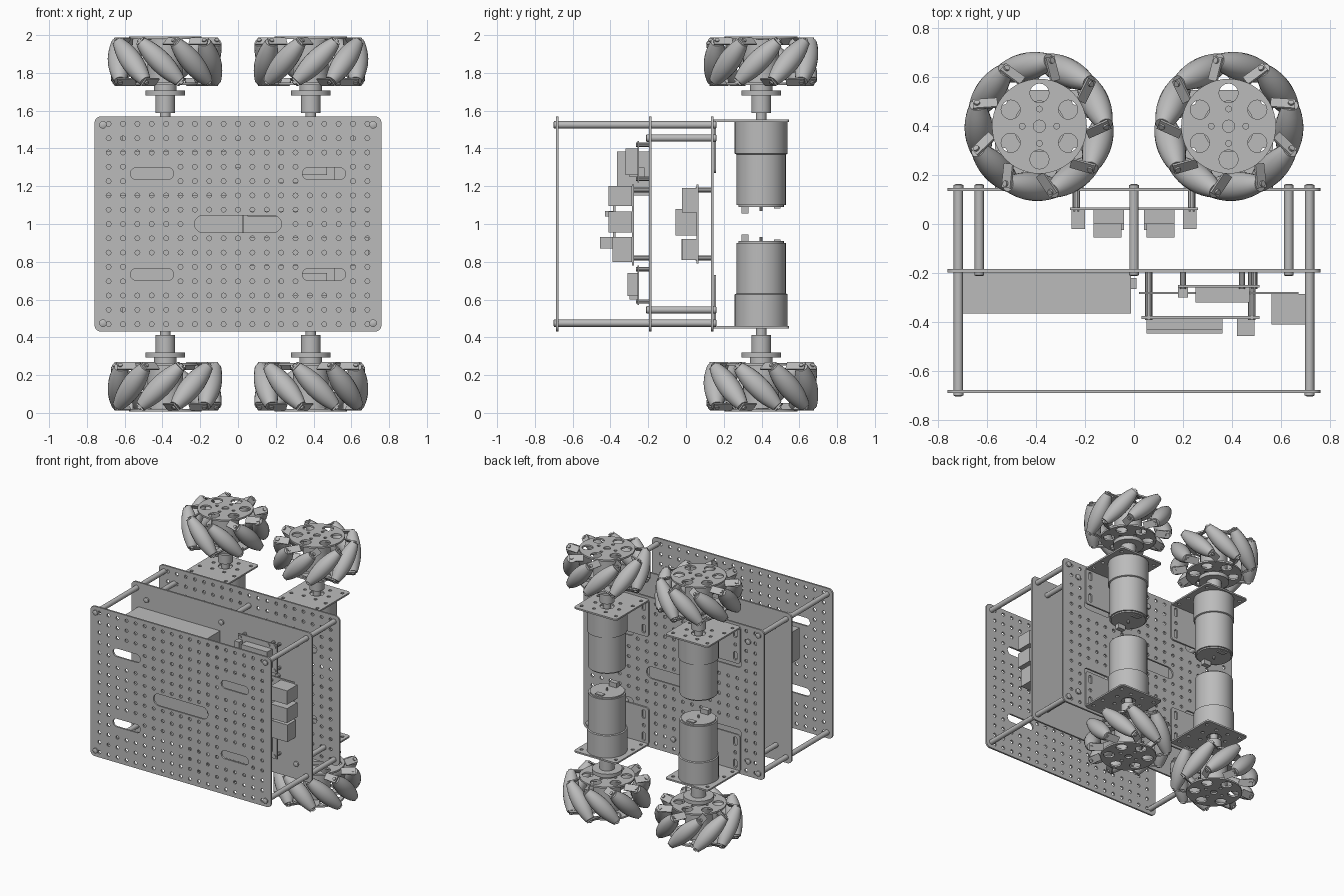
import bpy, bmesh, math
from mathutils import Matrix, Vector

if "Cube" in bpy.data.objects:
    bpy.data.objects.remove(bpy.data.objects["Cube"])

grey = bpy.data.materials.new("metal_grey")
grey.diffuse_color = (0.5, 0.5, 0.5, 1)
grey.use_nodes = True
grey.node_tree.nodes["Principled BSDF"].inputs["Base Color"].default_value = grey.diffuse_color


def finish(bm, name, angle=35):
    bmesh.ops.recalc_face_normals(bm, faces=bm.faces)
    me = bpy.data.meshes.new(name)
    bm.to_mesh(me)
    bm.free()
    me.materials.append(grey)
    me.shade_smooth()
    me.set_sharp_from_angle(angle=math.radians(angle))
    ob = bpy.data.objects.new(name, me)
    bpy.context.collection.objects.link(ob)
    return ob


def lathe(bm, profile, loc, axis, n=20):
    """Revolve (radius, height) points around an axis, capped at both ends."""
    q = Vector((0, 0, 1)).rotation_difference(Vector(axis).normalized())
    rings = []
    for r, h in profile:
        rings.append([bm.verts.new(Vector(loc) + q @ Vector((
            r * math.cos(math.tau * i / n), r * math.sin(math.tau * i / n), h)))
            for i in range(n)])
    for a, b in zip(rings, rings[1:]):
        for i in range(n):
            bm.faces.new((a[i], a[(i + 1) % n], b[(i + 1) % n], b[i]))
    bm.faces.new(rings[0])
    bm.faces.new(rings[-1])


def box(bm, x0, x1, y0, y1, z0, z1):
    m = Matrix.Translation(((x0 + x1) / 2, (y0 + y1) / 2, (z0 + z1) / 2))
    bmesh.ops.create_cube(bm, size=1, matrix=m @ Matrix.Diagonal((x1 - x0, y1 - y0, z1 - z0, 1)))


def circle(cx, cy, r, n=12):
    return slot(cx, cy, 2 * r, 2 * r, r, n)


def slot(cx, cy, w, h, r, n=16):
    """Rounded rectangle outline; a circle when w = h = 2r."""
    pts = []
    for q, (sx, sy) in enumerate(((1, 1), (-1, 1), (-1, -1), (1, -1))):
        for i in range(n // 4 + 1):
            a = math.pi / 2 * (q + i / (n // 4))
            p = (cx + sx * (w / 2 - r) + r * math.cos(a), cy + sy * (h / 2 - r) + r * math.sin(a))
            if not pts or math.dist(p, pts[-1]) > 1e-5:
                pts.append(p)
    if math.dist(pts[0], pts[-1]) < 1e-5:
        pts.pop()
    return pts


def plate(bm, loops, thick, matrix):
    """Flat sheet: first loop is the outline, the others are holes."""
    cu = bpy.data.curves.new("sheet", 'CURVE')
    cu.dimensions, cu.fill_mode, cu.extrude = '2D', 'BOTH', thick / 2
    for pts in loops:
        sp = cu.splines.new('POLY')
        sp.points.add(len(pts) - 1)
        for p, c in zip(sp.points, pts):
            p.co = (c[0], c[1], 0, 1)
        sp.use_cyclic_u = True
    ob = bpy.data.objects.new("sheet", cu)
    bpy.context.collection.objects.link(ob)
    dg = bpy.context.evaluated_depsgraph_get()
    me = bpy.data.meshes.new_from_object(ob.evaluated_get(dg))
    me.transform(matrix)
    bm.from_mesh(me)
    bpy.data.meshes.remove(me)
    bpy.data.objects.remove(ob)
    bpy.data.curves.remove(cu)
    bmesh.ops.remove_doubles(bm, verts=bm.verts, dist=1e-5)


UPRIGHT = Matrix.Rotation(math.pi / 2, 4, 'X')   # sheet xy -> world xz

# Deck plates: perforated front and back, plain middle
outline = slot(0, 0, 1.52, 1.14, 0.035)
slots = [(0, 0, 0.46, 0.09)] + [(sx * 0.455, sz * 0.267, 0.23, 0.062) for sx in (-1, 1) for sz in (-1, 1)]
holes = [slot(x, z, w, h, h / 2) for x, z, w, h in slots]
for i in range(-9, 10):
    for j in range(-7, 8):
        x, z = i * 0.0761, j * 0.0757
        clear = all(abs(x - a) > w / 2 + 0.01 or abs(z - b) > h / 2 + 0.015 for a, b, w, h in slots)
        if clear:
            holes.append(circle(x, z, 0.013, 8))
for name, y, cut in (("front_deck", -0.682, holes), ("middle_deck", -0.19, []), ("back_deck", 0.14, holes)):
    bm = bmesh.new()
    plate(bm, [outline] + cut, 0.013, Matrix.Translation((0, y, 1)) @ UPRIGHT)
    finish(bm, name)

# Standoff posts with screw heads
bm = bmesh.new()
for sz in (-1, 1):
    for x, z, y0, y1 in ((-0.715, 0.525, -0.68, 0.14), (0.715, 0.525, -0.68, 0.14),
                         (-0.63, 0.455, -0.19, 0.14), (0.63, 0.455, -0.19, 0.14), (0, 0.455, -0.19, 0.14)):
        lathe(bm, [(0.019, y0), (0.019, y1)], (x, 0, 1 + sz * z), (0, 1, 0), 12)
        for y in (y0, y1):
            s = 1 if y == y1 else -1
            lathe(bm, [(0.02, 0), (0.02, 0.018), (0.012, 0.022)], (x, y, 1 + sz * z), (0, s, 0), 12)
finish(bm, "standoffs")

# Drive units: bracket, motor, coupling and angled-roller wheel
CX, CY = 0.385, 0.398
roller_profile = [(0.012, -0.165), (0.012, -0.146), (0.031, -0.146)]
for k in range(-5, 6):
    h = 0.14 * k / 5
    roller_profile.append((0.058 - 0.025 * (k / 5) ** 2, h))
roller_profile += [(0.031, 0.146), (0.012, 0.146), (0.012, 0.165)]

for sx, side in ((-1, "left"), (1, "right")):
    for sz, level in ((-1, "lower"), (1, "upper")):
        tag = level + "_" + side
        x = sx * CX
        up = (0, 0, sz)
        base = (x, CY, 1)

        # L bracket: shelf under the motor face and a flange on the back deck
        bm = bmesh.new()
        bolts = [circle(0.1 * math.cos(a), 0.1 * math.sin(a), 0.013, 8) for a in [math.tau * k / 6 for k in range(6)]]
        bolts += [circle(sx2 * 0.145, y2, 0.013, 8) for sx2 in (-1, 1) for y2 in (-0.2, -0.1, 0.1)]
        plate(bm, [slot(0, -0.052, 0.36, 0.4, 0.02), circle(0, 0, 0.05, 16)] + bolts, 0.012,
              Matrix.Translation((x, CY, 1 + sz * 0.546)))
        cuts = [slot(a * 0.14, b * 0.085, 0.03, 0.065, 0.014) for a in (-1, 1) for b in (-1, 1)]
        cuts += [circle(a * 0.14, 0, 0.013, 8) for a in (-1, 1)]
        plate(bm, [slot(0, 0, 0.36, 0.28, 0.02)] + cuts, 0.012,
              Matrix.Translation((x, 0.153, 1 + sz * 0.41)) @ UPRIGHT)
        finish(bm, "bracket_" + tag)

        # Motor: can, stepped gearbox, end cap and terminals
        bm = bmesh.new()
        lathe(bm, [(0.12, 0.09), (0.12, 0.1), (0.131, 0.1), (0.131, 0.368), (0.14, 0.372), (0.14, 0.54)], base, up, 36)
        lathe(bm, [(0.008, 0.07), (0.008, 0.1)], base, up, 10)
        for dy, dx in ((-0.085, 0), (0.085, 0)):
            z0, z1 = sorted((1 + sz * 0.055, 1 + sz * 0.092)) if dy < 0 else sorted((1 + sz * 0.082, 1 + sz * 0.092))
            box(bm, x - 0.03, x + 0.03, CY + dy - 0.018, CY + dy + 0.018, z0, z1)
        finish(bm, "motor_" + tag)

        # Shaft and flanged coupling
        bm = bmesh.new()
        lathe(bm, [(0.028, 0.535), (0.028, 0.588), (0.052, 0.588), (0.052, 0.68), (0.105, 0.68), (0.105, 0.708),
                   (0.06, 0.708), (0.06, 0.735)], base, up, 28)
        finish(bm, "coupling_" + tag)

        # Wheel hub: two pierced discs, a core and tabs holding the roller pins
        flip = Matrix.Diagonal((-sx, 1, sz))
        centre = Vector((x, CY, 1 + sz * 0.86))
        bm = bmesh.new()
        pierced = [circle(0.135 * math.cos(a), 0.135 * math.sin(a), 0.039, 16)
                   for a in [math.pi / 2 + k * math.pi / 3 for k in range(6)]]
        pierced += [circle(0.07 * math.cos(k * math.pi / 2), 0.07 * math.sin(k * math.pi / 2), 0.012, 8)
                    for k in range(4)]
        disc = [circle(0, 0, 0.193, 48)] + pierced + [circle(0, 0, 0.025, 16)]
        for dz in (-0.118, 0.125):
            plate(bm, disc, 0.013, Matrix.Translation(centre + Vector((0, 0, sz * dz))))
        lathe(bm, [(0.095, -0.118), (0.095, 0.118)], centre, up, 28)
        rollers = bmesh.new()
        for k in range(9):
            a = math.radians(24 + 40 * k)
            out = flip @ Vector((math.cos(a), math.sin(a), 0))
            axis = (flip @ Vector((math.sin(a), -math.cos(a), 1))).normalized()
            mid = centre + out * 0.247
            lathe(rollers, roller_profile, mid, axis, 18)
            across = axis.cross(out)
            for s in (-1, 1):
                frame = Matrix((out, across, axis)).transposed().to_4x4()
                frame.translation = mid + axis * s * 0.152 - out * 0.033
                bmesh.ops.create_cube(bm, size=1, matrix=frame @ Matrix.Diagonal((0.1, 0.05, 0.009, 1)))
        finish(bm, "wheel_hub_" + tag)
        finish(rollers, "wheel_rollers_" + tag, 50)

# Battery pack on the middle deck
bm = bmesh.new()
box(bm, -0.70, -0.012, -0.365, -0.197, 1.15, 1.385)
box(bm, -0.012, 0.01, -0.265, -0.22, 1.25, 1.3)
finish(bm, "battery")

# Computer board with ports, and a stacked board in front of it
bm = bmesh.new()
for b in ((0.02, 0.67, -0.286, -0.276, 0.78, 1.21), (0.56, 0.70, -0.41, -0.286, 1.095, 1.2),
          (0.56, 0.70, -0.41, -0.286, 0.955, 1.065), (0.56, 0.69, -0.39, -0.286, 0.80, 0.93),
          (0.03, 0.51, -0.386, -0.374, 0.80, 1.2), (0.05, 0.36, -0.445, -0.386, 0.87, 0.93),
          (0.42, 0.49, -0.455, -0.386, 0.87, 0.93), (0.05, 0.36, -0.43, -0.386, 1.04, 1.07)):
    box(bm, *b)
for x in (0.06, 0.48):
    for z in (0.82, 1.18):
        lathe(bm, [(0.015, -0.39), (0.015, -0.19)], (x, 0, z), (0, 1, 0), 10)
finish(bm, "computer_stack")

# Two small driver boards above and below the computer
bm = bmesh.new()
for b in ((0.18, 0.51, -0.258, -0.248, 1.22, 1.44), (0.25, 0.47, -0.32, -0.258, 1.26, 1.40),
          (0.18, 0.22, -0.30, -0.258, 1.25, 1.40), (0.18, 0.51, -0.258, -0.248, 0.57, 0.78),
          (0.25, 0.47, -0.31, -0.258, 0.62, 0.74), (0.18, 0.22, -0.30, -0.258, 0.60, 0.74)):
    box(bm, *b)
for x in (0.2, 0.44, 0.49):
    for z in (0.59, 0.76, 1.24, 1.42):
        lathe(bm, [(0.012, -0.265), (0.012, -0.19)], (x, 0, z), (0, 1, 0), 10)
finish(bm, "driver_boards")

# Motor controller hung inside the back deck
bm = bmesh.new()
box(bm, -0.26, 0.26, 0.056, 0.067, 0.79, 1.21)
for sx in (-1, 1):
    for x0, x1, y0, z0, z1 in ((0.05, 0.165, -0.055, 0.94, 1.08), (0.2, 0.255, -0.02, 0.81, 0.92),
                               (0.2, 0.255, -0.02, 1.06, 1.19), (0.04, 0.165, -0.025, 0.81, 0.92),
                               (0.04, 0.165, 0.0, 1.1, 1.19)):
        box(bm, *sorted((sx * x0, sx * x1)), y0, 0.056, z0, z1)
    for z in (0.82, 1.18):
        lathe(bm, [(0.015, 0.05), (0.015, 0.14)], (sx * 0.235, 0, z), (0, 1, 0), 10)
finish(bm, "motor_controller")
